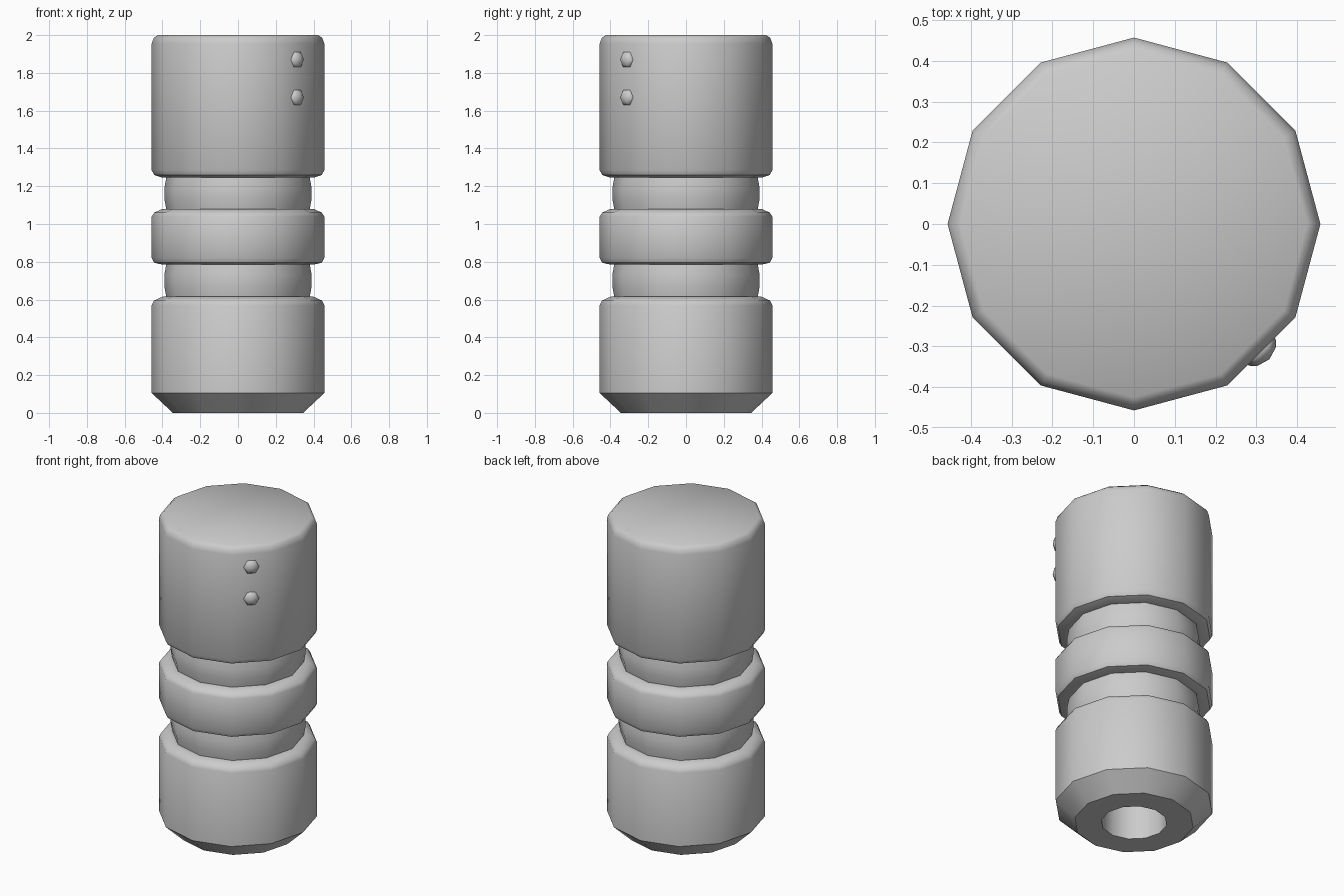
import bpy, bmesh
from math import cos, sin, pi, radians
from mathutils import Matrix

if "Cube" in bpy.data.objects:
    bpy.data.objects.remove(bpy.data.objects["Cube"])


def lathe(name, profile, sides, matrix=Matrix.Identity(4), angle=40):
    """Spin a (radius, height) profile around local z; zero radius closes a pole."""
    bm = bmesh.new()
    rings = []
    for r, z in profile:
        if r == 0:
            rings.append([bm.verts.new((0, 0, z))])
        else:
            rings.append([bm.verts.new((r * cos(2 * pi * i / sides),
                                        r * sin(2 * pi * i / sides), z))
                          for i in range(sides)])
    for a, b in zip(rings, rings[1:]):
        for i in range(sides):
            j = (i + 1) % sides
            if len(a) == 1:
                bm.faces.new((a[0], b[j], b[i]))
            elif len(b) == 1:
                bm.faces.new((a[i], a[j], b[0]))
            else:
                bm.faces.new((a[i], a[j], b[j], b[i]))
    bmesh.ops.recalc_face_normals(bm, faces=bm.faces)
    bm.transform(matrix)
    mesh = bpy.data.meshes.new(name)
    bm.to_mesh(mesh)
    bm.free()
    obj = bpy.data.objects.new(name, mesh)
    bpy.context.collection.objects.link(obj)
    bpy.ops.object.select_all(action='DESELECT')
    obj.select_set(True)
    bpy.context.view_layer.objects.active = obj
    bpy.ops.object.shade_smooth_by_angle(angle=radians(angle))
    return obj


# Twelve-sided body: socket, chamfered base, two bulged necks, ring and cap
R = 0.457
body = [
    (0, 0.25), (0.19, 0.25), (0.19, 0), (0.345, 0), (R, 0.105),
    (R, 0.57), (0.444, 0.595), (0.40, 0.615),
    (0.38, 0.615), (0.39, 0.67), (0.39, 0.73), (0.38, 0.785),
    (0.40, 0.785), (0.444, 0.795), (R, 0.82),
    (R, 1.04), (0.444, 1.06), (0.40, 1.08),
    (0.38, 1.08), (0.39, 1.135), (0.39, 1.19), (0.38, 1.245),
    (0.40, 1.245), (0.444, 1.26), (R, 1.285),
    (R, 1.955), (0.446, 1.985), (0.425, 2.0), (0, 2.0),
]
lathe("handle_body", body, 12)

# Two domed hexagonal studs on the front right facet
stud = [(0.046, -0.01), (0.046, 0.004), (0.034, 0.018), (0, 0.028)]
for label, z in (("upper", 1.87), ("lower", 1.67)):
    place = (Matrix.Translation((0.312, -0.312, z))
             @ Matrix.Rotation(radians(45), 4, 'Z')
             @ Matrix.Rotation(radians(90), 4, 'X'))
    lathe(label + "_stud", stud, 6, place, 65)
